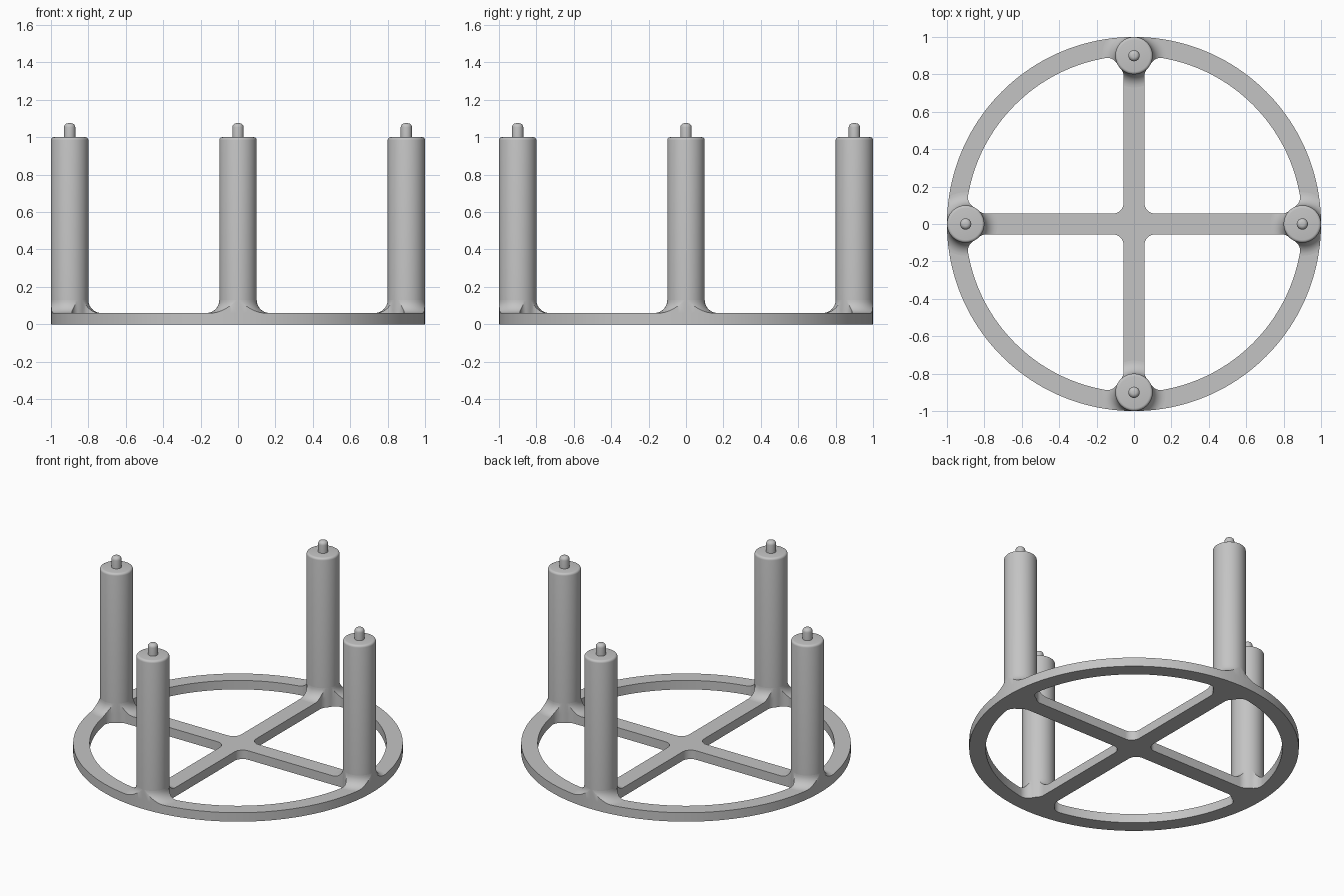
import bpy, bmesh
from math import pi, sin, cos, atan2, sqrt, radians

if "Cube" in bpy.data.objects:
    bpy.data.objects.remove(bpy.data.objects["Cube"])

RING_IN, POST_X, POST_R = 0.90, 0.90, 0.10
SPOKE, FIL, PLATE_T = 0.055, 0.06, 0.06
FLARE = 0.07

grey = bpy.data.materials.new("plain grey")
grey.diffuse_color = (0.55, 0.55, 0.55, 1)
grey.use_nodes = True
grey.node_tree.nodes["Principled BSDF"].inputs["Base Color"].default_value = grey.diffuse_color


def arc(cx, cy, r, a0, a1, n):
    return [(cx + r * cos(a0 + (a1 - a0) * i / n),
             cy + r * sin(a0 + (a1 - a0) * i / n)) for i in range(n + 1)]


def finish(bm, name):
    bmesh.ops.remove_doubles(bm, verts=bm.verts[:], dist=1e-5)
    bmesh.ops.recalc_face_normals(bm, faces=bm.faces[:])
    mesh = bpy.data.meshes.new(name)
    bm.to_mesh(mesh)
    bm.free()
    mesh.materials.append(grey)
    ob = bpy.data.objects.new(name, mesh)
    bpy.context.collection.objects.link(ob)
    return ob


def select(ob):
    bpy.ops.object.select_all(action='DESELECT')
    bpy.context.view_layer.objects.active = ob
    ob.select_set(True)


def smooth(ob):
    select(ob)
    bpy.ops.object.shade_smooth_by_angle(angle=radians(30))


def opening():
    """Outline of one quarter window, with rounded corners."""
    c, d = SPOKE + FIL, POST_R + FIL
    # rounded corner between spoke and post pad
    sx = POST_X - sqrt(d * d - c * c)
    # rounded corner between post pad and ring
    rr = RING_IN - FIL
    gx = (rr * rr - d * d + POST_X ** 2) / (2 * POST_X)
    gy = sqrt(rr * rr - gx * gx)
    a_s, a_g = atan2(-c, POST_X - sx), atan2(-gy, POST_X - gx)
    ring_a = atan2(gy, gx)
    half = arc(c, c, FIL, 1.25 * pi, 1.5 * pi, 6)
    half += arc(sx, c, FIL, -pi / 2, a_s, 6)
    half += arc(POST_X, 0, POST_R, a_s + pi, a_g + pi, 4)[1:-1]
    half += arc(gx, gy, FIL, a_g, ring_a, 10)
    half += arc(0, 0, RING_IN, ring_a, pi / 4, 16)[1:]
    return half + [(y, x) for x, y in half[-2:0:-1]]


def base_solid(name, z0, z1):
    """Ring and cross outline, extruded from z0 to z1."""
    bm = bmesh.new()
    win = opening()
    loops = [arc(0, 0, 1.0, 0, 2 * pi, 160)[:-1]]
    for k in range(4):
        s, c = (0, 1, 0, -1)[k], (1, 0, -1, 0)[k]
        loops.append([(x * c - y * s, x * s + y * c) for x, y in win])
    for loop in loops:
        vs = [bm.verts.new((x, y, z0)) for x, y in loop]
        for i, v in enumerate(vs):
            bm.edges.new((v, vs[i - 1]))
    bmesh.ops.triangle_fill(bm, use_beauty=True, use_dissolve=False, edges=bm.edges[:])
    ext = bmesh.ops.extrude_face_region(bm, geom=bm.faces[:], use_keep_orig=True)
    top = [g for g in ext["geom"] if isinstance(g, bmesh.types.BMVert)]
    bmesh.ops.translate(bm, verts=top, vec=(0, 0, z1 - z0))
    return finish(bm, name)


def lathe(name, profile):
    """Turn an (r, z) profile around the post axis."""
    bm = bmesh.new()
    vs = [bm.verts.new((r, 0, z)) for r, z in profile]
    es = [bm.edges.new(p) for p in zip(vs, vs[1:])]
    bmesh.ops.spin(bm, geom=vs + es, cent=(0, 0, 0), axis=(0, 0, 1),
                   angle=2 * pi, steps=64)
    bmesh.ops.translate(bm, verts=bm.verts[:], vec=(POST_X, 0, 0))
    return finish(bm, name)


def four_around(ob, name):
    smooth(ob)
    for k, side in enumerate(("right", "back", "left", "front")):
        o = ob if k == 0 else ob.copy()
        if k:
            bpy.context.collection.objects.link(o)
        o.name = side + "_" + name
        o.rotation_euler.z = k * pi / 2


# flat ring with cross spokes
smooth(base_solid("ring_base", 0, PLATE_T))

# upright posts with a softened top edge
e = 0.015
post = lathe("post", [(0, PLATE_T), (POST_R, PLATE_T)]
             + arc(POST_R - e, 1.0 - e, e, 0, pi / 2, 4) + [(0, 1.0)])
four_around(post, "post")

# small rounded pins on top of the posts
e = 0.022
pin = lathe("pin", [(0, 0.99), (0.03, 0.99)]
            + arc(0.03 - e, 1.075 - e, e, 0, pi / 2, 5) + [(0, 1.075)])
four_around(pin, "pin")

# flared feet, trimmed to the outline of the base
curve = arc(POST_R + FLARE, PLATE_T + FLARE, FLARE, 1.5 * pi, pi, 10)
foot = lathe("foot", [(0, PLATE_T)] + curve + [(0, PLATE_T + FLARE)])
cutter = base_solid("foot_trim", 0.03, 0.2)
cutter.hide_render = True
mod = foot.modifiers.new("trim", 'BOOLEAN')
mod.operation, mod.solver, mod.object = 'INTERSECT', 'EXACT', cutter
select(foot)
bpy.ops.object.modifier_apply(modifier="trim")
bpy.data.objects.remove(cutter)
four_around(foot, "foot")
